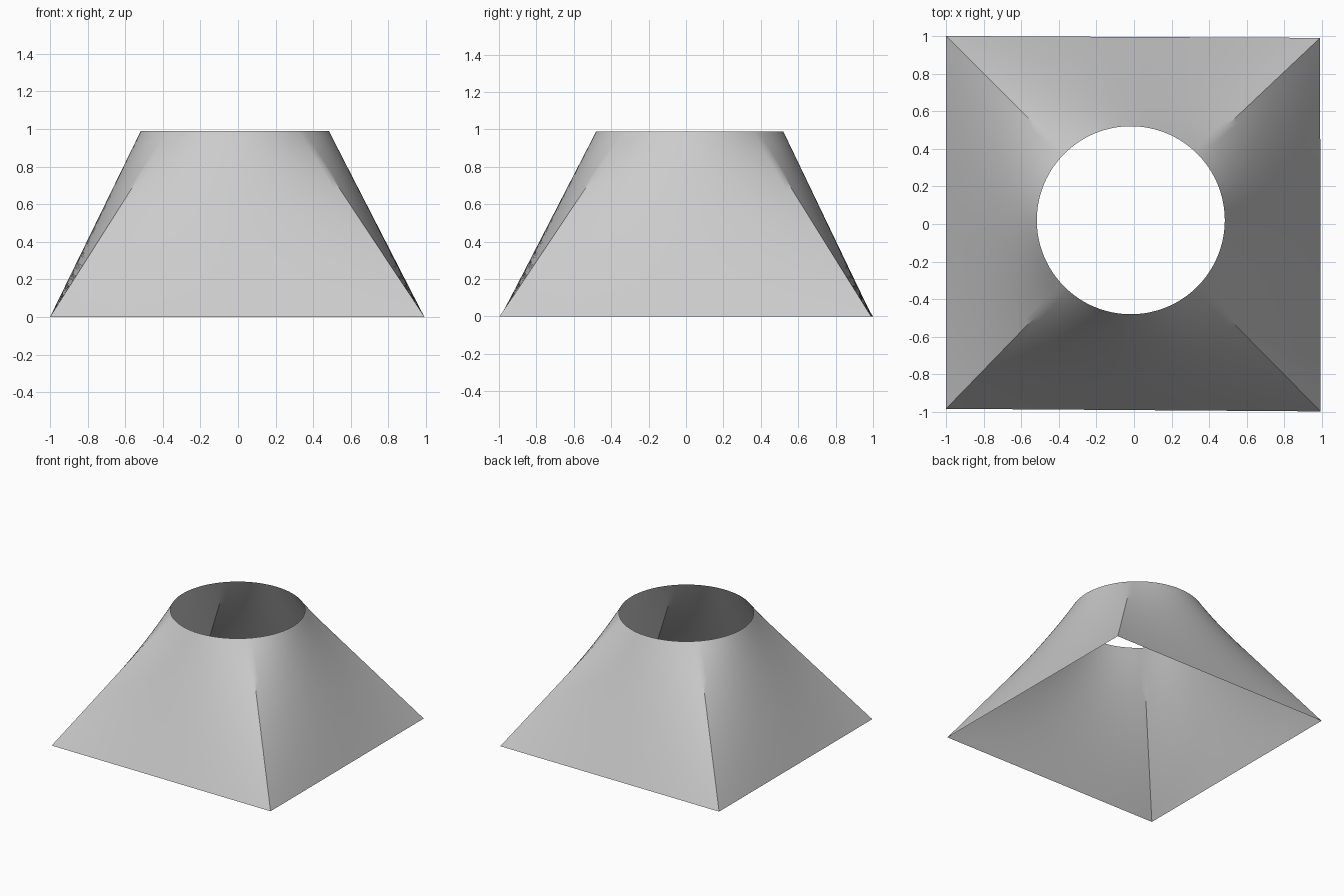
import bpy, bmesh, math
from mathutils import Vector

if "Cube" in bpy.data.objects:
    bpy.data.objects.remove(bpy.data.objects["Cube"])

SIDE, ROWS = 32, 16          # segments per square side, rows up the wall
HEIGHT, RADIUS = 0.99, 0.5
CENTRE = Vector((-0.017, 0.02, HEIGHT))
CORNERS = [Vector(c) for c in ((0.993, -0.997, 0), (0.99, 0.99, 0),
                               (-1, 1, 0), (-1, -0.983, 0))]


def wall_point(i, v):
    """Straight blend from the square base to the round opening."""
    side, step = divmod(i, SIDE)
    base = CORNERS[side].lerp(CORNERS[(side + 1) % 4], step / SIDE)
    a = -math.pi / 4 + math.tau * i / (4 * SIDE)
    rim = CENTRE + RADIUS * Vector((math.cos(a), math.sin(a), 0))
    return base.lerp(rim, v)


# Open square-to-round transition wall
n = 4 * SIDE
bm = bmesh.new()
rows = [[bm.verts.new(wall_point(i, r / ROWS)) for i in range(n)]
        for r in range(ROWS + 1)]
for low, high in zip(rows, rows[1:]):
    for i in range(n):
        j = (i + 1) % n
        bm.faces.new((low[i], low[j], high[j], high[i]))

mesh = bpy.data.meshes.new("square_to_round_wall")
bm.to_mesh(mesh)
bm.free()
wall = bpy.data.objects.new("square_to_round_wall", mesh)
bpy.context.collection.objects.link(wall)

# Smooth wall, sharp corner creases
bpy.context.view_layer.objects.active = wall
wall.select_set(True)
bpy.ops.object.shade_smooth_by_angle(angle=math.radians(30))
